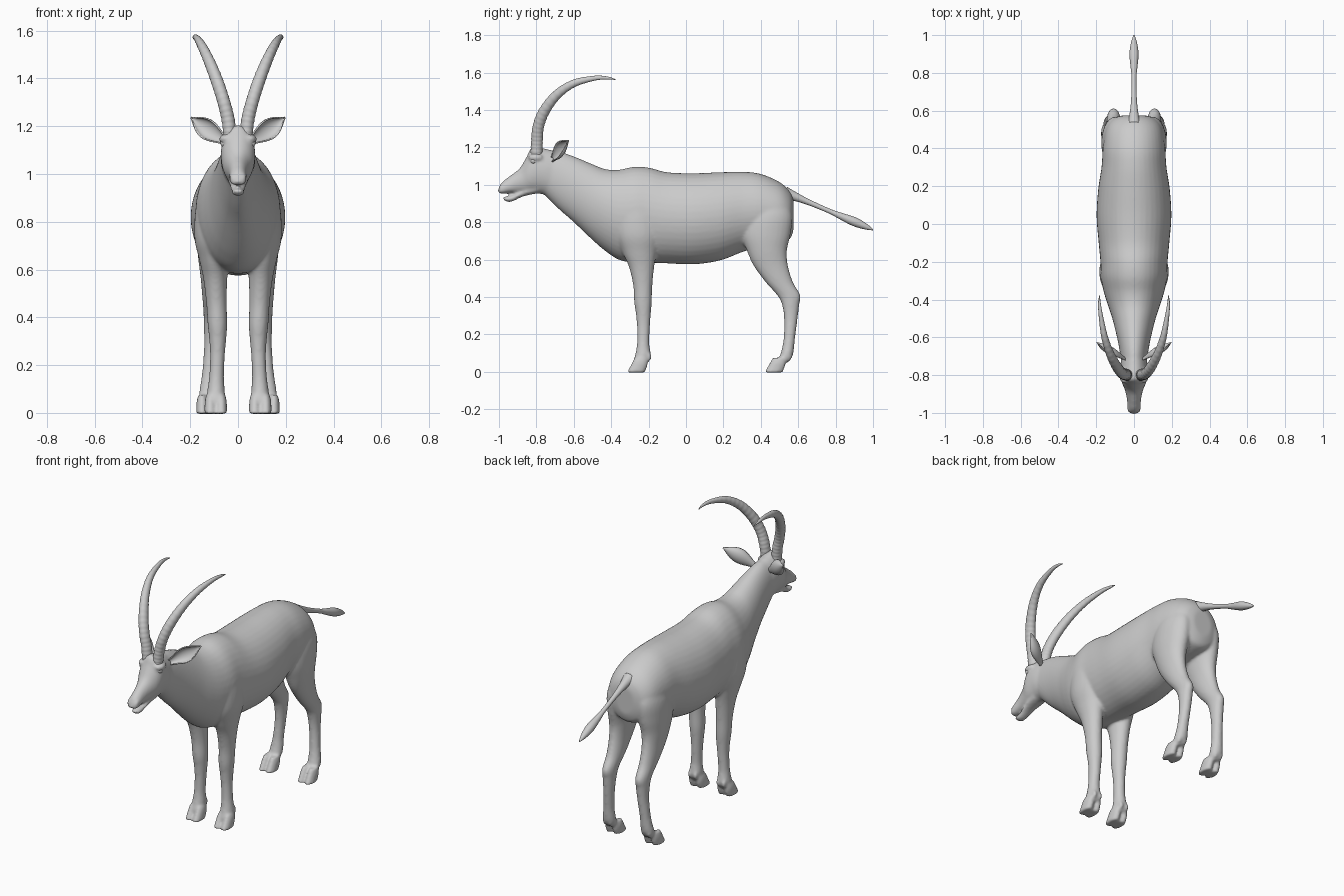
import bpy, bmesh, math
from mathutils import Vector

if "Cube" in bpy.data.objects:
    bpy.data.objects.remove(bpy.data.objects["Cube"])


def spline(rows, sub):
    """Catmull-Rom interpolation through rows of numbers."""
    out = []
    for i in range(len(rows) - 1):
        p0, p1 = rows[max(i - 1, 0)], rows[i]
        p2, p3 = rows[i + 1], rows[min(i + 2, len(rows) - 1)]
        for k in range(sub):
            t = k / sub
            out.append([0.5 * (2 * b + (c - a) * t + (2 * a - 5 * b + 4 * c - d) * t * t
                               + (3 * b - a - 3 * c + d) * t ** 3)
                        for a, b, c, d in zip(p0, p1, p2, p3)])
    return out + [list(rows[-1])]


def skin(bm, rings):
    """Bridge closed rings of points and cap both ends."""
    vs = [[bm.verts.new(p) for p in r] for r in rings]
    n = len(vs[0])
    for a, b in zip(vs, vs[1:]):
        for i in range(n):
            bm.faces.new((a[i], a[(i + 1) % n], b[(i + 1) % n], b[i]))
    bm.faces.new(vs[0])
    bm.faces.new(vs[-1][::-1])


def loft(bm, rows, side=1, dx=0, dy=0, n=28):
    """Rows: y,z of one edge, y,z of the opposite edge, centre x, half width."""
    rings = []
    for ay, az, by, bz, x, hw in spline(rows, 5):
        ring = []
        for k in range(n):
            t = 2 * math.pi * k / n
            c, s = math.cos(t), math.sin(t)
            ring.append((side * (x + dx) + hw * s, (ay + by) / 2 + c * (ay - by) / 2 + dy,
                         (az + bz) / 2 + c * (az - bz) / 2))
        rings.append(ring)
    skin(bm, rings)


def tube(bm, rows, sub=6, n=20, squash=1.0, ridge=0.0):
    """Rows: x, y, z, radius along a path."""
    pts = spline(rows, sub)
    rings = []
    for i, (x, y, z, r) in enumerate(pts):
        a, b = pts[max(i - 1, 0)], pts[min(i + 1, len(pts) - 1)]
        t = (Vector(b[:3]) - Vector(a[:3])).normalized()
        v = t.cross(Vector((1, 0, 0))).normalized()
        u = v.cross(t)
        if i < len(pts) * 0.7:
            r *= 1 + ridge * math.sin(i * math.pi / 2)
        rings.append([Vector((x, y, z)) + r * (squash * math.cos(w) * u + math.sin(w) * v)
                      for w in (2 * math.pi * k / n for k in range(n))])
    skin(bm, rings)


def finish(name, bm, mirror=False):
    bmesh.ops.recalc_face_normals(bm, faces=bm.faces)
    for f in bm.faces:
        f.smooth = True
    me = bpy.data.meshes.new(name)
    bm.to_mesh(me)
    bm.free()
    ob = bpy.data.objects.new(name, me)
    bpy.context.collection.objects.link(ob)
    if mirror:
        ob.modifiers.new("Mirror", 'MIRROR')
    return ob


def span(y, top, bottom, hw):
    return (y, top, y, bottom, 0, hw)


def level(z, front, back, x, hw):
    return (front, z, back, z, x, hw)


# Trunk and neck
bm = bmesh.new()
loft(bm, [span(.575, .92, .76, .06), span(.555, .965, .71, .115), span(.50, 1.015, .69, .15),
          span(.40, 1.058, .67, .165), span(.30, 1.07, .64, .172), span(.18, 1.067, .595, .19),
          span(.04, 1.062, .575, .198), span(-.1, 1.067, .58, .187), span(-.2, 1.092, .583, .178),
          span(-.28, 1.096, .583, .176), span(-.36, 1.08, .60, .16), span(-.43, 1.084, .645, .138),
          span(-.5, 1.11, .705, .115), span(-.6, 1.152, .80, .09), span(-.68, 1.178, .87, .075),
          span(-.75, 1.185, .94, .066)], n=40)

# Head
loft(bm, [(-.64, 1.165, -.64, .95, 0, .05), (-.74, 1.19, -.71, .935, 0, .07),
          (-.82, 1.203, -.77, .95, 0, .072), (-.852, 1.15, -.82, .955, 0, .066),
          (-.89, 1.088, -.855, .953, 0, .05), (-.945, 1.045, -.90, .956, 0, .038),
          (-.985, 1.013, -.94, .957, 0, .036), (-1.003, .98, -.975, .953, 0, .033),
          (-1.006, .965, -.995, .952, 0, .022)])
# Lower jaw
loft(bm, [(-.80, 1.0, -.79, .955, 0, .045), (-.88, .97, -.87, .938, 0, .036),
          (-.93, .945, -.925, .912, 0, .027), (-.965, .938, -.955, .908, 0, .025),
          (-.982, .935, -.974, .92, 0, .016)])

# Legs, each ending in a split hoof with dew claws
front_leg = [level(1.0, -.31, -.2, .09, .04), level(.88, -.37, -.14, .105, .068),
             level(.74, -.375, -.13, .105, .078), level(.64, -.34, -.155, .1, .062),
             level(.56, -.305, -.17, .095, .05), level(.46, -.282, -.18, .09, .043),
             level(.37, -.277, -.183, .086, .041), level(.31, -.268, -.188, .085, .036),
             level(.24, -.262, -.193, .086, .031), level(.15, -.262, -.196, .09, .031),
             level(.09, -.272, -.188, .092, .037), level(.05, -.285, -.202, .093, .034)]
hind_leg = [level(.95, .35, .53, .08, .05), level(.84, .31, .567, .095, .072),
            level(.74, .295, .56, .1, .073), level(.65, .325, .54, .105, .062),
            level(.57, .36, .545, .107, .05), level(.48, .425, .572, .107, .042),
            level(.41, .487, .612, .108, .036), level(.36, .513, .606, .109, .034),
            level(.28, .525, .596, .112, .03), level(.17, .521, .582, .12, .03),
            level(.09, .503, .572, .125, .037), level(.05, .482, .545, .126, .034)]
claw = [level(.075, -.275, -.205, 0, .017), level(.05, -.288, -.203, 0, .023),
        level(.025, -.302, -.208, 0, .024), level(.004, -.314, -.217, 0, .025),
        level(-.004, -.314, -.217, 0, .025)]
for s in (1, -1):
    for leg, x, dy in ((front_leg, .093, 0), (hind_leg, .127, .737)):
        loft(bm, leg, s)
        for d in (-.023, .023):
            loft(bm, claw, s, x + d, dy)
            loft(bm, [level(.10, -.215, -.19, 0, .01), level(.08, -.21, -.183, 0, .012),
                      level(.06, -.205, -.19, 0, .007)], s, x + d * .8, dy + (.012 if dy else 0))
    # Brow ridge above the eye and cheek
    loft(bm, [(-.845, 1.155, -.835, 1.13, .05, .016), (-.81, 1.165, -.805, 1.125, .058, .022),
              (-.77, 1.16, -.77, 1.13, .056, .016)], s)
    # Nostril wing
    loft(bm, [(-.965, 1.01, -.965, .985, .02, .012), (-.99, .998, -.988, .972, .022, .013),
              (-1.0, .985, -.998, .97, .018, .008)], s)

# Fuse the parts into one smooth skin
body = finish("body", bm)
rm = body.modifiers.new("Fuse", 'REMESH')
rm.mode = 'VOXEL'
rm.voxel_size = .0075
rm.use_smooth_shade = True
sm = body.modifiers.new("Soften", 'SMOOTH')
sm.factor = .5
sm.iterations = 9

# Horns
bm = bmesh.new()
tube(bm, [(.034, -.80, 1.16, .031), (.042, -.797, 1.23, .031), (.062, -.79, 1.31, .03),
          (.09, -.757, 1.395, .029), (.125, -.69, 1.482, .025), (.155, -.6, 1.542, .02),
          (.175, -.49, 1.57, .013), (.183, -.42, 1.571, .008), (.182, -.378, 1.563, .002)],
     sub=14, squash=.88, ridge=.025)
finish("horns", bm, True)

# Tail with tuft
bm = bmesh.new()
tube(bm, [(0, .53, .955, .036), (0, .58, .938, .024), (0, .66, .905, .015), (0, .77, .858, .0125),
          (0, .83, .832, .018), (0, .90, .803, .024), (0, .96, .777, .016), (0, 1.0, .759, .003)])
finish("tail", bm)

# Ears: cupped leaves
bm = bmesh.new()
base, tip = Vector((.05, -.715, 1.135)), Vector((.197, -.628, 1.236))
along = (tip - base).normalized()
across = along.cross(Vector((.35, -1, 0))).normalized()
back = across.cross(along).normalized()
if back.y < 0:
    back = -back
nu, nv = 16, 10
grid = []
for i in range(nu + 1):
    u = i / nu
    w = .013 * (1 - u) + .034 * math.sin(math.pi * u ** 1.1) ** 1.2 + .0005
    grid.append([bm.verts.new(base.lerp(tip, u) + across * w * math.sin(v)
                              + back * w * .75 * (math.cos(v) - .4))
                 for v in (math.pi * (j / nv - .5) * 1.1 for j in range(nv + 1))])
for a, b in zip(grid, grid[1:]):
    for j in range(nv):
        bm.faces.new((a[j], a[j + 1], b[j + 1], b[j]))
ears = finish("ears", bm)
so = ears.modifiers.new("Thickness", 'SOLIDIFY')
so.thickness = .006
so.offset = 0
ears.modifiers.new("Mirror", 'MIRROR')

# Eyes
bm = bmesh.new()
bmesh.ops.create_uvsphere(bm, u_segments=16, v_segments=10, radius=.017)
bmesh.ops.translate(bm, verts=bm.verts, vec=(.056, -.815, 1.128))
finish("eyes", bm, True)
